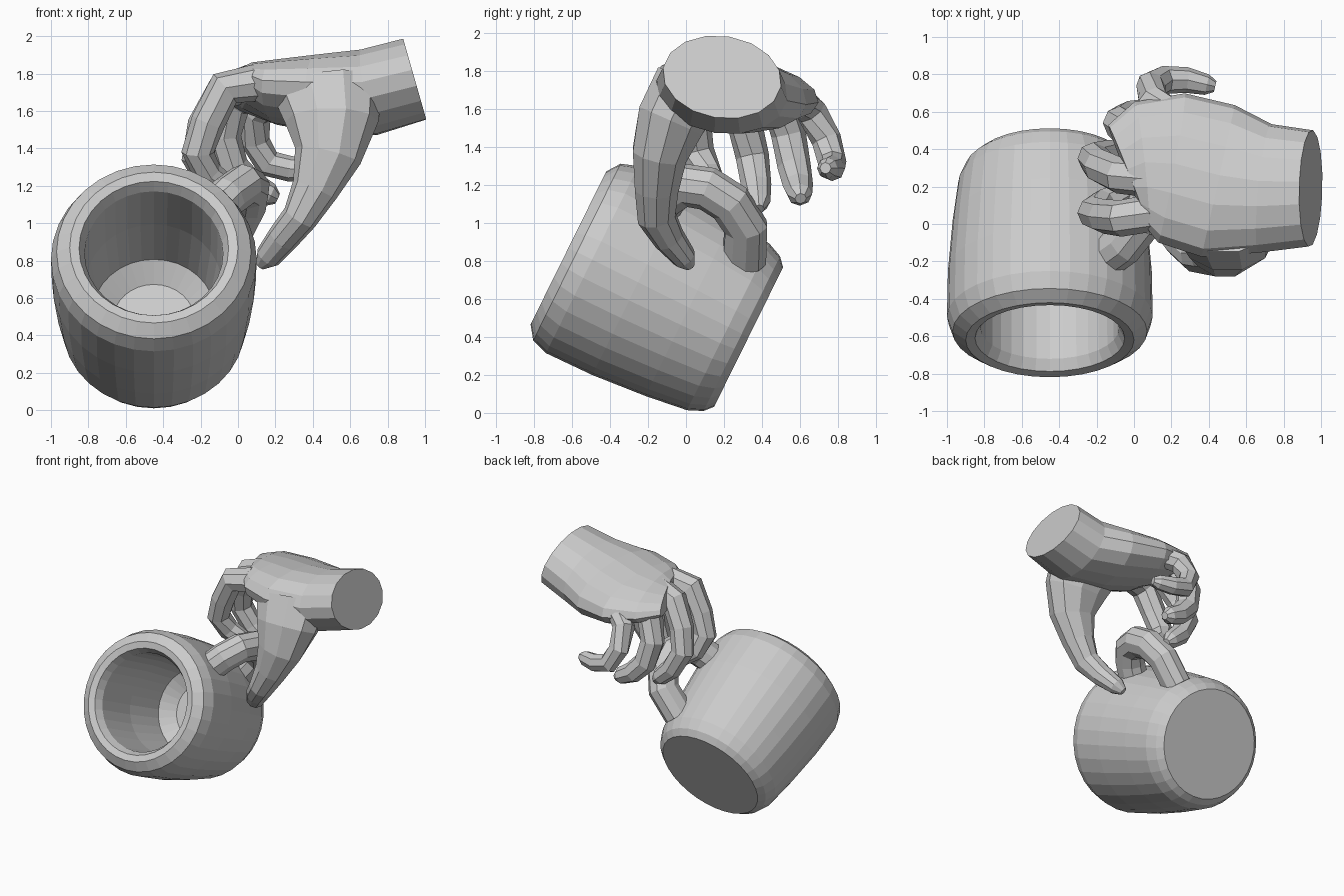
import bpy, bmesh, math
from mathutils import Vector as V

if "Cube" in bpy.data.objects:
    bpy.data.objects.remove(bpy.data.objects["Cube"])


def skin(name, rings, sides):
    """Mesh from a list of elliptical rings (centre, half-axis a, half-axis b)."""
    bm = bmesh.new()
    loops = []
    for c, a, b in rings:
        loops.append([bm.verts.new(c + a * math.cos(math.tau * i / sides)
                                   + b * math.sin(math.tau * i / sides)) for i in range(sides)])
    for p, q in zip(loops, loops[1:]):
        for i in range(sides):
            j = (i + 1) % sides
            bm.faces.new((p[i], p[j], q[j], q[i]))
    bm.faces.new(loops[0][::-1])
    bm.faces.new(loops[-1])
    bmesh.ops.recalc_face_normals(bm, faces=bm.faces)
    me = bpy.data.meshes.new(name)
    bm.to_mesh(me)
    bm.free()
    ob = bpy.data.objects.new(name, me)
    bpy.context.collection.objects.link(ob)
    return ob


def limb(name, path, ref, sides=8):
    """Loft along a path of (x, y, z, half width, half thickness)."""
    pts = [V(p[:3]) for p in path]
    rings = []
    for i, p in enumerate(path):
        t = (pts[min(i + 1, len(pts) - 1)] - pts[max(i - 1, 0)]).normalized()
        a = V(ref).cross(t).normalized()
        rings.append((pts[i], a * p[3], t.cross(a) * p[4]))
    return skin(name, rings, sides)


# Mug frame: origin at base centre, axis toward the opening
base = V((-0.45, 0.33, 0.40))
axis = V((0, -0.896, 0.443))
side, up = V((1, 0, 0)), V((0, 0.443, 0.896))

# Mug body with rolled rim and hollow inside
profile = [(0.2, 0), (0.41, 0), (0.455, 0.04), (0.49, 0.12), (0.52, 0.35), (0.545, 0.65),
           (0.55, 0.92), (0.52, 1.01), (0.45, 1.06), (0.40, 1.05), (0.37, 0.99),
           (0.365, 0.6), (0.33, 0.25), (0.22, 0.17)]
skin("mug_body", [(base + axis * t, side * r, up * r) for r, t in profile], 32)

# Mug handle, leaning up and to the right
th = math.radians(50)
out = side * math.cos(th) + up * math.sin(th)
loop = [(0.46, 0.74), (0.62, 0.72), (0.74, 0.66), (0.79, 0.54), (0.77, 0.40), (0.67, 0.27), (0.46, 0.20)]
limb("mug_handle", [tuple(base + out * r + axis * t) + (0.12, 0.11) for r, t in loop],
     out.cross(axis), 10)

# Palm and wrist
hand = limb("hand", [(0.945, 0.19, 1.77, 0.315, 0.225), (0.7, 0.19, 1.70, 0.35, 0.23),
                     (0.45, 0.23, 1.69, 0.42, 0.205), (0.2, 0.30, 1.70, 0.41, 0.165),
                     (0.04, 0.31, 1.73, 0.35, 0.12), (-0.04, 0.28, 1.74, 0.27, 0.07)],
            (0, 0.16, 1), 16)

# Thumb, widening into the palm
parts = [limb("thumb", [(0.48, 0.02, 1.72, 0.30, 0.20), (0.50, -0.08, 1.54, 0.25, 0.19),
                        (0.48, -0.14, 1.36, 0.18, 0.15), (0.41, -0.155, 1.18, 0.125, 0.12),
                        (0.33, -0.155, 1.03, 0.095, 0.105), (0.24, -0.09, 0.92, 0.085, 0.085),
                        (0.16, -0.01, 0.82, 0.07, 0.065), (0.12, 0.02, 0.775, 0.03, 0.03)],
              (0, 1, 0), 10)]

# Curled fingers
fingers = {
    "index_finger": [(0.10, 0.06, 1.75), (-0.07, 0.03, 1.72), (-0.16, 0.04, 1.54),
                     (-0.215, 0.06, 1.38), (-0.16, 0.11, 1.26), (-0.05, 0.16, 1.18)],
    "middle_finger": [(0.10, 0.24, 1.76), (-0.08, 0.26, 1.70), (-0.18, 0.31, 1.52),
                      (-0.215, 0.35, 1.35), (-0.13, 0.37, 1.20), (-0.03, 0.38, 1.11)],
    "ring_finger": [(0.14, 0.43, 1.72), (-0.02, 0.49, 1.65), (-0.075, 0.54, 1.47),
                    (-0.03, 0.57, 1.30), (0.07, 0.59, 1.20), (0.17, 0.60, 1.15)],
    "little_finger": [(0.22, 0.57, 1.67), (0.10, 0.66, 1.59), (0.09, 0.74, 1.44),
                      (0.16, 0.77, 1.32), (0.28, 0.77, 1.29), (0.39, 0.745, 1.29)],
}
radii = [0.10, 0.098, 0.092, 0.088, 0.08, 0.065]
for name, pts in fingers.items():
    k = 0.86 if name == "little_finger" else 1
    tip = V(pts[-1]) + (V(pts[-1]) - V(pts[-2])) * 0.4
    path = [p + (r * k, r * k) for p, r in zip(pts, radii)] + [tuple(tip) + (0.03, 0.03)]
    parts.append(limb(name, path, (0, 1, 0), 8))

# Fuse thumb and fingers into the hand
for p in parts:
    m = hand.modifiers.new(p.name, 'BOOLEAN')
    m.operation, m.solver, m.object = 'UNION', 'EXACT', p
bpy.context.view_layer.update()
fused = bpy.data.meshes.new_from_object(hand.evaluated_get(bpy.context.evaluated_depsgraph_get()))
hand.modifiers.clear()
hand.data = fused
for p in parts:
    bpy.data.objects.remove(p)
